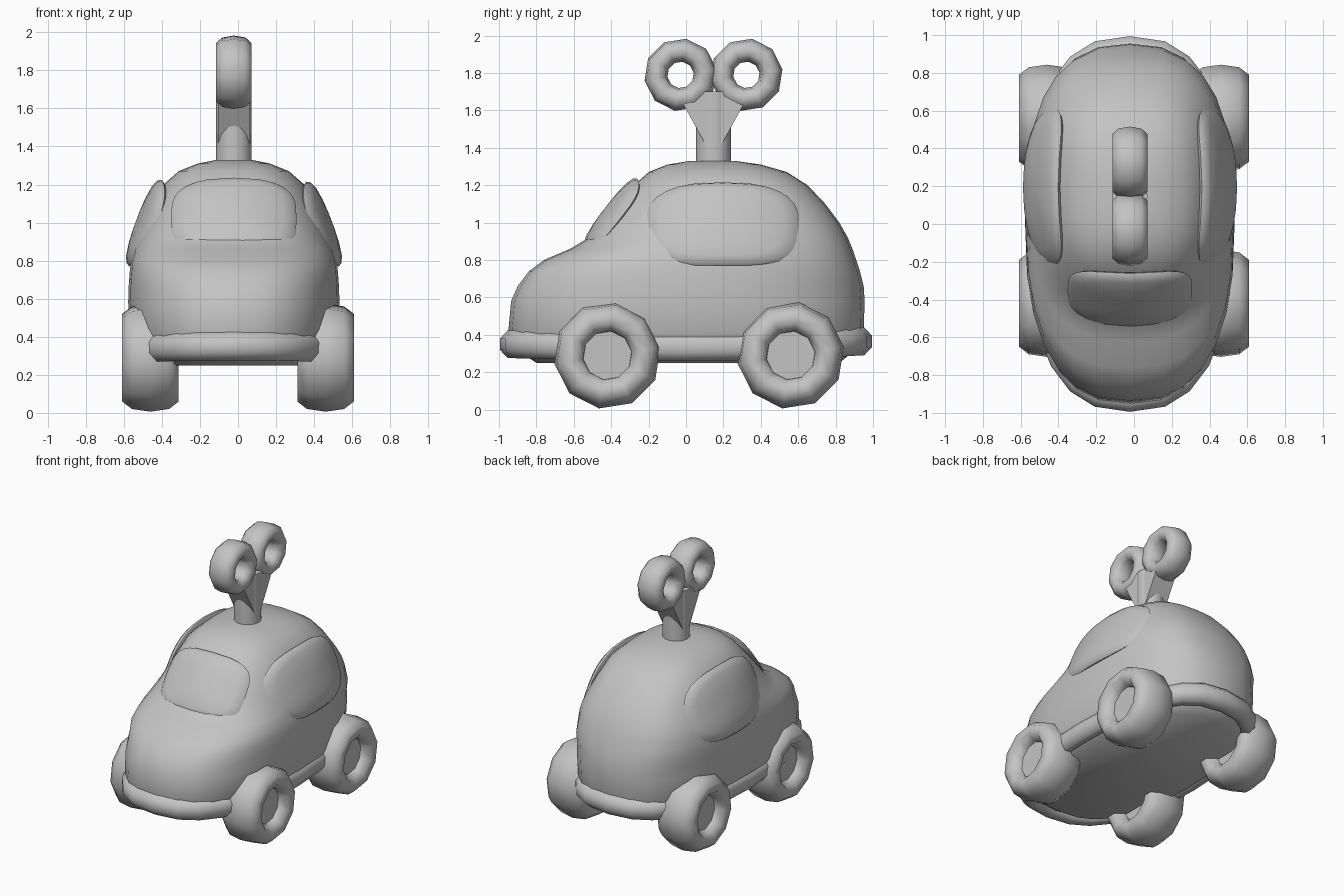
import bpy, bmesh, math
from mathutils import Vector, Matrix

if "Cube" in bpy.data.objects:
    bpy.data.objects.remove(bpy.data.objects["Cube"])

CX = -0.022  # centre line of the body and key
grey = bpy.data.materials.new("toy grey")
grey.diffuse_color = (0.55, 0.55, 0.55, 1)
grey.use_nodes = True
grey.node_tree.nodes["Principled BSDF"].inputs["Base Color"].default_value = grey.diffuse_color


def spow(v, p):
    return math.copysign(abs(v) ** (2 / p), v)


def make(name, verts, faces, smooth=True, angle=45):
    me = bpy.data.meshes.new(name)
    me.from_pydata([tuple(v) for v in verts], [], faces)
    bm = bmesh.new()
    bm.from_mesh(me)
    bmesh.ops.recalc_face_normals(bm, faces=bm.faces)
    bm.to_mesh(me)
    bm.free()
    me.materials.append(grey)
    ob = bpy.data.objects.new(name, me)
    bpy.context.collection.objects.link(ob)
    if smooth:
        bpy.ops.object.select_all(action='DESELECT')
        ob.select_set(True)
        bpy.context.view_layer.objects.active = ob
        bpy.ops.object.shade_smooth_by_angle(angle=math.radians(angle))
    return ob


def loft(name, rings, loop=False, angle=45):
    """Skin closed rings of equal size; cap the ends or join them in a loop."""
    n, m = len(rings[0]), len(rings)
    verts = [v for r in rings for v in r]
    faces = []
    for i in range(m if loop else m - 1):
        a, b = i * n, (i + 1) % m * n
        faces += [(a + j, a + (j + 1) % n, b + (j + 1) % n, b + j) for j in range(n)]
    if not loop:
        faces += [tuple(range(n)), tuple(range((m - 1) * n, m * n))]
    return make(name, verts, faces, angle=angle)


def turns(n, start=0.0):
    return [2 * math.pi * (i + start) / n for i in range(n)]


def ring_tube(name, c, major, minor, half_x, seg=10, sec=10, p=2.3):
    """Chunky ring around the x axis with a stretched section."""
    rings = []
    for a in turns(seg, 0.25):
        ring = []
        for b in turns(sec):
            r = major + minor * spow(math.cos(b), p)
            ring.append((c[0] + half_x * spow(math.sin(b), p),
                         c[1] + r * math.cos(a), c[2] + r * math.sin(a)))
        rings.append(ring)
    return loft(name, rings, loop=True, angle=75)


def cylinder(name, c, r, depth, axis, n=16):
    rot = Matrix.Rotation(math.pi / 2, 3, 'Y') if axis == 'X' else Matrix.Identity(3)
    rings = [[Vector(c) + rot @ Vector((r * math.cos(a), r * math.sin(a), h))
              for a in turns(n)] for h in (-depth / 2, depth / 2)]
    return loft(name, rings)


def window(name, lo, hi, along, half, thick, bend, p):
    """Pillow plate between two edge midpoints, bent back towards its ends."""
    lo, hi, along = Vector(lo), Vector(hi), Vector(along)
    mid, up = (lo + hi) / 2, (hi - lo) / 2
    out = along.cross(up).normalized()
    rings = []
    for s, d in ((0.15, -0.5), (0.8, -0.45), (0.96, -0.3), (1, 0), (0.95, 0.4),
                 (0.8, 0.7), (0.5, 0.92), (0.15, 1)):
        ring = []
        for a in turns(28):
            u, v = s * spow(math.cos(a), p), s * spow(math.sin(a), p)
            ring.append(mid + along * half * u + up * v + out * (thick * d - bend * u * u))
        rings.append(ring)
    loft(name, rings, angle=60)


# Body: stacked rounded rings (height, front, back, half width)
body = [(0.25, -0.80, 0.82, 0.45), (0.33, -0.92, 0.92, 0.51), (0.42, -0.95, 0.95, 0.545),
        (0.58, -0.935, 0.955, 0.555), (0.66, -0.90, 0.95, 0.553), (0.74, -0.84, 0.93, 0.547),
        (0.80, -0.76, 0.91, 0.54), (0.86, -0.62, 0.89, 0.525), (0.92, -0.52, 0.865, 0.505),
        (1.00, -0.455, 0.82, 0.47), (1.10, -0.37, 0.745, 0.425), (1.20, -0.28, 0.65, 0.37),
        (1.27, -0.20, 0.54, 0.29), (1.31, -0.10, 0.40, 0.19), (1.33, 0.02, 0.26, 0.09)]
rings = []
for z, y0, y1, w in body:
    p = 2.5 if z < 0.7 else 2.75
    rings.append([(CX + w * spow(math.cos(a), p),
                   (y0 + y1) / 2 + (y1 - y0) / 2 * spow(math.sin(a), p), z)
                  for a in turns(28)])
loft("body", rings, angle=60)

# Bumper rail running all the way round the body
rings = []
for a in turns(24):
    c, s = spow(math.cos(a), 2.5), spow(math.sin(a), 2.5)
    lift = (0.03 if s > 0 else 0.015) * s * s
    rings.append([(CX + c * (0.495 + 0.06 * math.cos(b)), s * (0.925 + 0.075 * math.cos(b)),
                   0.335 + lift + 0.08 * math.sin(b)) for b in turns(8, 0.5)])
loft("bumper", rings, loop=True, angle=60)

# Windows
window("windshield", (CX, -0.54, 0.875), (CX, -0.262, 1.235), (1, 0, 0), 0.33, 0.04, 0.06, 3.6)
window("right_window", (0.53, 0.195, 0.77), (0.36, 0.195, 1.215), (0, 1, 0), 0.415, 0.05, 0.06, 2.9)
window("left_window", (-0.572, 0.195, 0.77), (-0.402, 0.195, 1.225), (0, -1, 0), 0.415, 0.05, 0.06, 2.9)

# Wheels with recessed hubs
for side, sx in (("left", -1), ("right", 1)):
    for end, y in (("front", -0.42), ("rear", 0.56)):
        ring_tube(f"{side}_{end}_tyre", (sx * 0.46, y, 0.29), 0.203, 0.084, 0.155)
        cylinder(f"{side}_{end}_hub", (sx * 0.46, y, 0.29), 0.14, 0.16, 'X')

# Wind-up key: stem, two flared brackets and two finger rings
KY = 0.147
cylinder("key_stem", (CX, KY, 1.49), 0.094, 0.42, 'Z')
for name, s in (("front", -1), ("rear", 1)):
    tri = [(0, 1.34), (s * 0.16, 1.63), (s * 0.12, 1.70), (0, 1.70)]
    verts = [(CX + x, KY + y, z) for x in (-0.084, 0.084) for y, z in tri]
    faces = [(0, 1, 2, 3), (4, 5, 6, 7)] + [(i, (i + 1) % 4, (i + 1) % 4 + 4, i + 4) for i in range(4)]
    make(f"key_{name}_bracket", verts, faces, smooth=False)
    ring_tube(f"key_{name}_ring", (CX, KY + s * 0.176, 1.79), 0.133, 0.062, 0.097)
